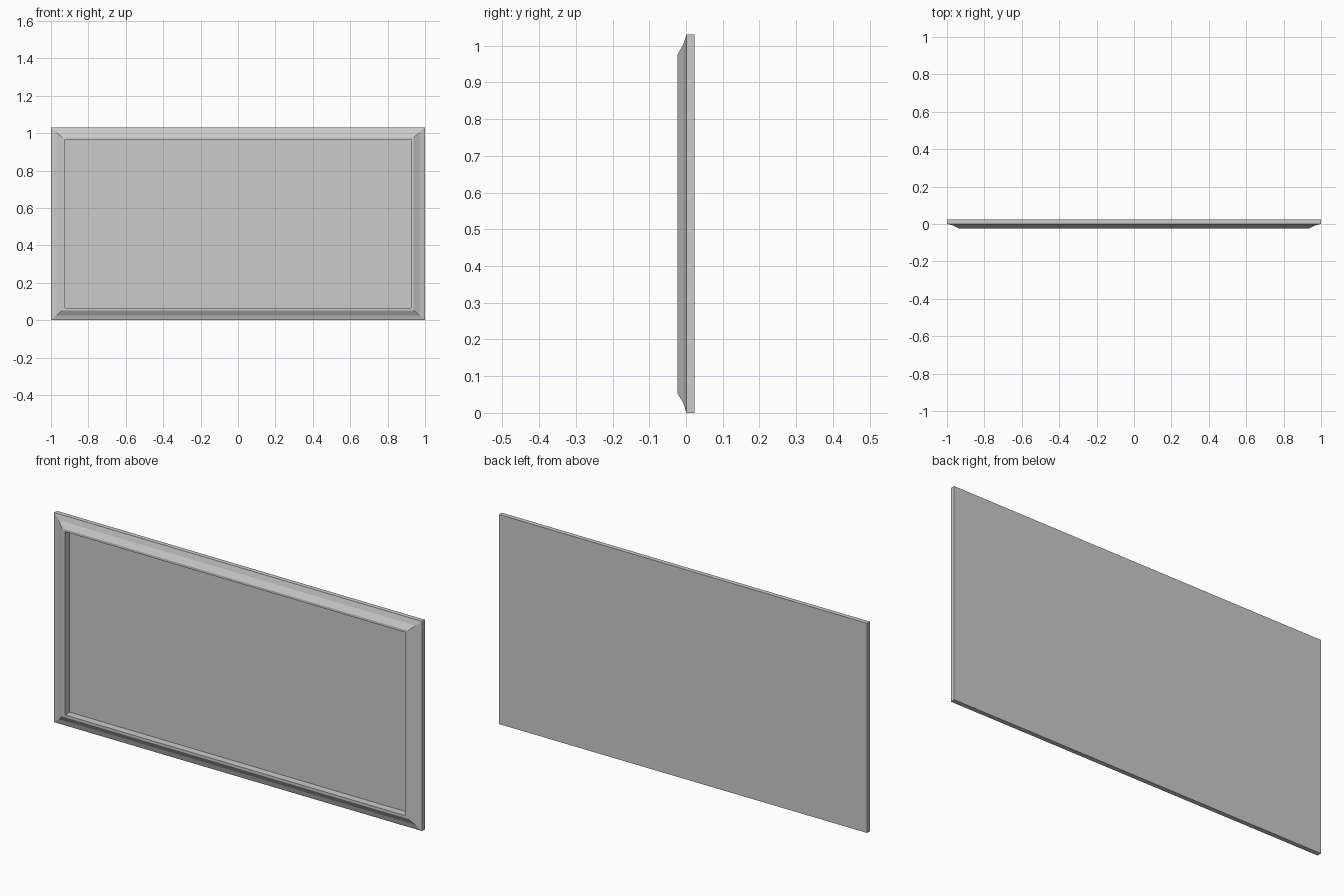
import bpy, bmesh

if "Cube" in bpy.data.objects:
    bpy.data.objects.remove(bpy.data.objects["Cube"])

HALF_W, HEIGHT = 1.0, 1.03

# Moulding profile from back edge to recessed panel: (inset in x, inset in z, y)
PROFILE = [
    (0.000, 0.000, 0.023),    # back edge
    (0.000, 0.000, 0.001),    # outer side
    (0.030, 0.026, -0.007),   # cove, shallow part
    (0.061, 0.053, -0.023),   # cove, steep part up to the crest
    (0.076, 0.065, -0.023),   # flat lip
    (0.076, 0.065, 0.013),    # inner wall down to the panel
]


def ring(bm, dx, dz, y):
    """One rectangle of the frame at the given insets and depth."""
    x, z0, z1 = HALF_W - dx, dz, HEIGHT - dz
    return [bm.verts.new(p) for p in ((-x, y, z0), (x, y, z0), (x, y, z1), (-x, y, z1))]


bm = bmesh.new()
rings = [ring(bm, *p) for p in PROFILE]

# Mitred moulding strips between successive rectangles
for a, b in zip(rings, rings[1:]):
    for i in range(4):
        j = (i + 1) % 4
        bm.faces.new((a[i], a[j], b[j], b[i]))

# Flat back and recessed front panel
bm.faces.new(rings[0][::-1])
bm.faces.new(rings[-1])
bmesh.ops.recalc_face_normals(bm, faces=bm.faces)

mesh = bpy.data.meshes.new("framed_panel")
bm.to_mesh(mesh)
bm.free()
obj = bpy.data.objects.new("framed_panel", mesh)
bpy.context.collection.objects.link(obj)
